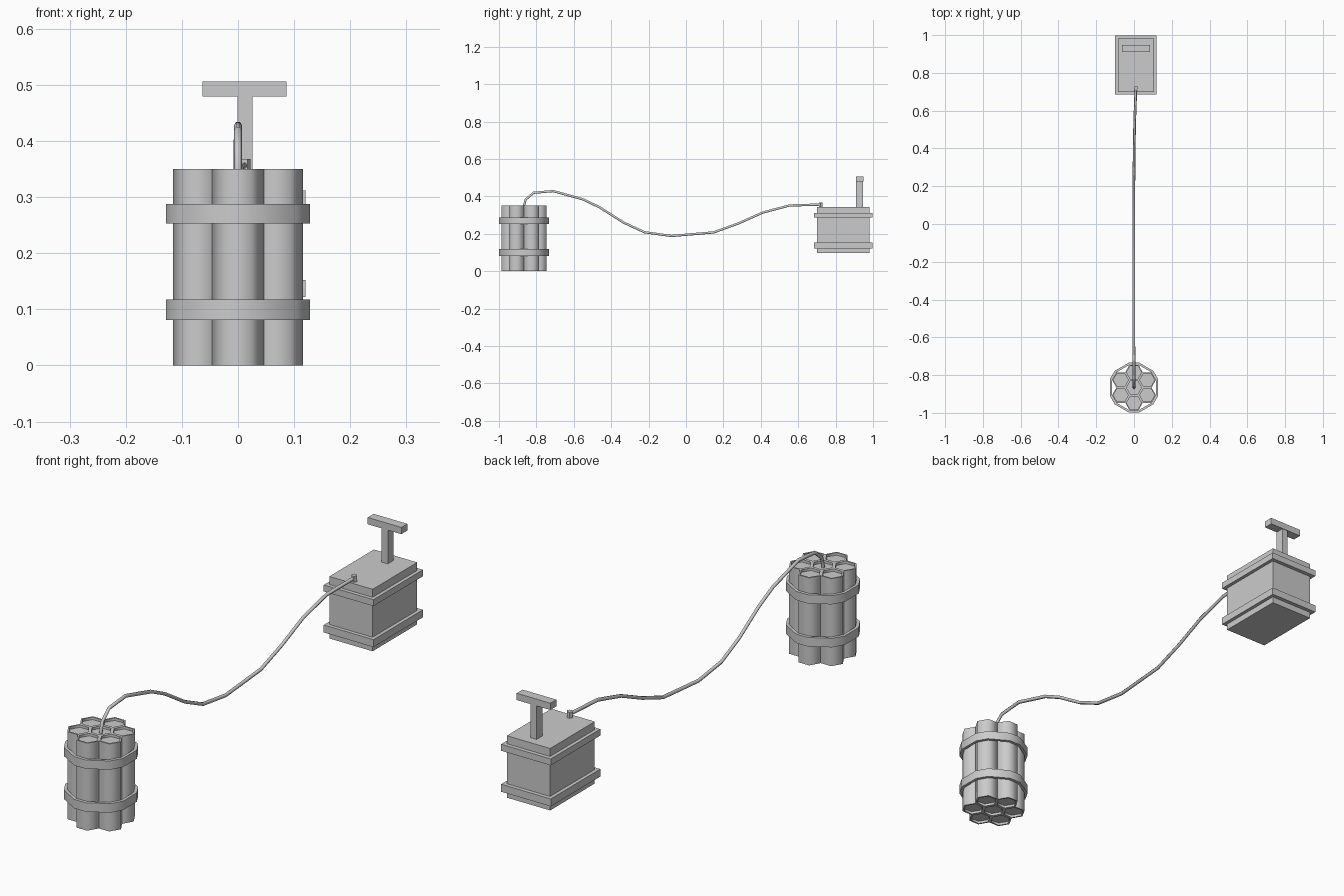
import bpy, bmesh, math
from mathutils import Vector

if "Cube" in bpy.data.objects:
    bpy.data.objects.remove(bpy.data.objects["Cube"])

R = 0.0465                      # stick radius (corner to centre)
PITCH = R * math.sqrt(3)        # spacing of packed sticks
BUNDLE_Y = -0.866


def finish(name, bm, smooth_angle=None):
    bmesh.ops.recalc_face_normals(bm, faces=bm.faces)
    if smooth_angle:
        for f in bm.faces:
            f.smooth = True
        for e in bm.edges:
            e.smooth = e.calc_face_angle(math.pi) < math.radians(smooth_angle)
    me = bpy.data.meshes.new(name)
    bm.to_mesh(me)
    bm.free()
    ob = bpy.data.objects.new(name, me)
    bpy.context.collection.objects.link(ob)
    return ob


def box(name, x0, x1, y0, y1, z0, z1):
    bm = bmesh.new()
    bmesh.ops.create_cube(bm, size=1)
    for v in bm.verts:
        v.co = ((x0 + x1) / 2 + v.co.x * (x1 - x0),
                (y0 + y1) / 2 + v.co.y * (y1 - y0),
                (z0 + z1) / 2 + v.co.z * (z1 - z0))
    return finish(name, bm)


def prism(bm, points, z0, z1):
    face = bm.faces.new([bm.verts.new((x, y, z0)) for x, y in points])
    ext = bmesh.ops.extrude_face_region(bm, geom=[face], use_keep_orig=True)
    top = [g for g in ext["geom"] if isinstance(g, bmesh.types.BMFace)][0]
    for v in top.verts:
        v.co.z = z1
    bmesh.ops.recalc_face_normals(bm, faces=bm.faces)
    return [face, top]


def hexagon(cx, cy, r):
    return [(cx + r * math.cos(math.radians(60 * k)),
             cy + r * math.sin(math.radians(60 * k))) for k in range(6)]


def stick(name, cx, cy):
    # hexagonal tube with a rim around a recessed end, top and bottom
    bm = bmesh.new()
    for cap, dz in zip(prism(bm, hexagon(cx, cy, R), 0, 0.35), (0.01, -0.01)):
        bmesh.ops.inset_region(bm, faces=[cap], thickness=0.007)
        ext = bmesh.ops.extrude_discrete_faces(bm, faces=[cap])
        for v in ext["faces"][0].verts:
            v.co.z += dz
    finish(name, bm, 65)


def strap(name, outline, inner, z0, z1):
    # closed ring with a rectangular section
    bm = bmesh.new()
    rings = [[bm.verts.new((x, y, z)) for x, y in pts]
             for pts, z in ((outline, z0), (outline, z1), (inner, z1), (inner, z0))]
    n = len(outline)
    for a in range(4):
        b = (a + 1) % 4
        for i in range(n):
            j = (i + 1) % n
            bm.faces.new((rings[a][i], rings[a][j], rings[b][j], rings[b][i]))
    return finish(name, bm, 50)


# Bundle of seven sticks
stick("stick_centre", 0, BUNDLE_Y)
for k in range(6):
    a = math.radians(30 + 60 * k)
    stick(f"stick_{k + 1}", PITCH * math.cos(a), BUNDLE_Y + PITCH * math.sin(a))


# Straps following the outline of the bundle
def hull(scale):
    r = R * math.sqrt(7) * scale
    return [(r * math.cos(math.radians(c + s)), BUNDLE_Y + r * math.sin(math.radians(c + s)))
            for c in range(0, 360, 60) for s in (-19.1, 19.1)]


strap("bundle_strap_lower", hull(1.1), hull(1.0), 0.081, 0.117)
strap("bundle_strap_upper", hull(1.1), hull(1.0), 0.253, 0.288)

# Plunger box with two bands
box("plunger_box", -0.086, 0.106, 0.70, 0.982, 0.096, 0.344)
box("box_band_lower", -0.1, 0.12, 0.685, 0.998, 0.122, 0.152)
box("box_band_upper", -0.1, 0.12, 0.685, 0.998, 0.286, 0.312)

# T handle
box("plunger_stem", -0.001, 0.026, 0.91, 0.946, 0.34, 0.48)
box("plunger_grip", -0.063, 0.086, 0.91, 0.948, 0.479, 0.506)

# Wire terminal
bm = bmesh.new()
prism(bm, hexagon(0.011, 0.72, 0.0115), 0.34, 0.368)
finish("wire_terminal", bm)

# Fuse wire sagging between the bundle and the box
path = [(0, -0.867, 0.335), (0, -0.866, 0.352), (0, -0.857, 0.383), (0, -0.815, 0.419),
        (0, -0.71, 0.428), (-0.001, -0.548, 0.383), (-0.001, -0.46, 0.34),
        (-0.001, -0.334, 0.26), (-0.001, -0.222, 0.208), (-0.001, -0.078, 0.188),
        (-0.001, 0.147, 0.207), (0, 0.28, 0.255), (0.001, 0.41, 0.313),
        (0.004, 0.553, 0.351), (0.01, 0.72, 0.356)]
pts = [Vector(p) for p in path]
bm = bmesh.new()
rings = []
for i, p in enumerate(pts):
    t = (pts[min(i + 1, len(pts) - 1)] - pts[max(i - 1, 0)]).normalized()
    side = Vector((1, 0, 0))
    up = side.cross(t).normalized()
    side = t.cross(up)
    rings.append([bm.verts.new(p + 0.007 * (side * x + up * y)) for x, y in hexagon(0, 0, 1)])
for a, b in zip(rings, rings[1:]):
    for i in range(6):
        j = (i + 1) % 6
        bm.faces.new((a[i], a[j], b[j], b[i]))
bm.faces.new(rings[0])
bm.faces.new(rings[-1])
finish("fuse_wire", bm, 65)
